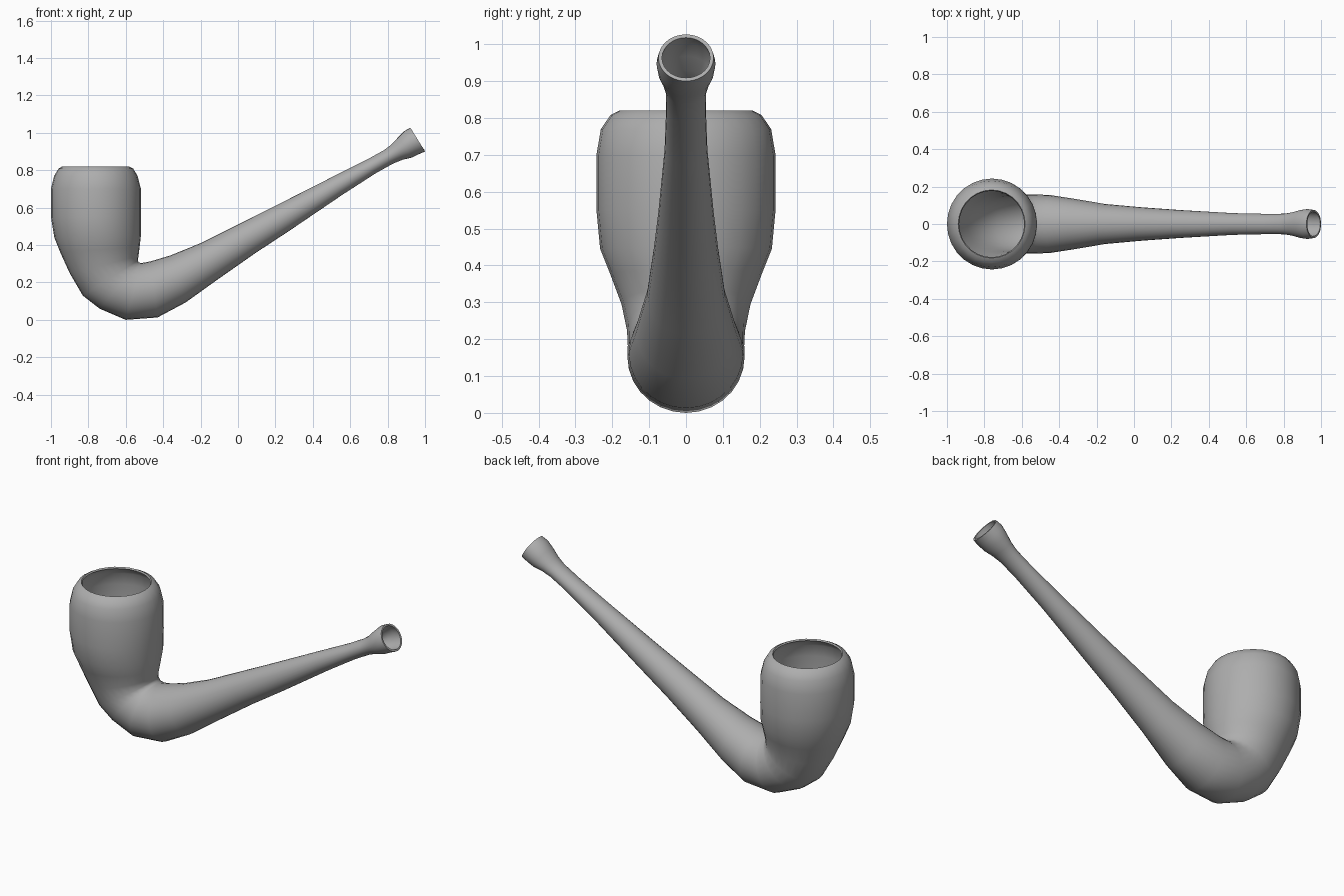
import bpy, bmesh
from math import cos, sin, tau, radians
from mathutils import Vector

SIDES = 28

# Cross-sections from bowl rim to mouthpiece:
# outer-bend point (x, z), inner-bend point (x, z), half width in y
sections = [
    (-0.940, 0.82, -0.582, 0.82, 0.182),
    (-0.960, 0.808, -0.560, 0.808, 0.205),
    (-0.983, 0.77, -0.537, 0.77, 0.231),
    (-1.000, 0.70, -0.519, 0.70, 0.243),
    (-1.000, 0.55, -0.518, 0.55, 0.243),
    (-0.982, 0.44, -0.519, 0.45, 0.233),
    (-0.950, 0.36, -0.526, 0.39, 0.205),
    (-0.900, 0.25, -0.532, 0.34, 0.175),
    (-0.830, 0.13, -0.536, 0.317, 0.160),
    (-0.740, 0.06, -0.530, 0.306, 0.158),
    (-0.600, 0.000, -0.515, 0.304, 0.159),
    (-0.430, 0.013, -0.470, 0.312, 0.155),
    (-0.280, 0.093, -0.360, 0.345, 0.135),
    (-0.110, 0.215, -0.200, 0.41, 0.107),
    (0.090, 0.355, 0.000, 0.51, 0.089),
    (0.280, 0.48, 0.200, 0.61, 0.075),
    (0.560, 0.67, 0.500, 0.762, 0.058),
    (0.740, 0.786, 0.690, 0.857, 0.054),
    (0.830, 0.836, 0.780, 0.907, 0.055),
    (0.880, 0.856, 0.820, 0.937, 0.063),
    (0.930, 0.868, 0.855, 0.975, 0.075),
    (0.965, 0.885, 0.890, 1.01, 0.080),
    (1.000, 0.90, 0.922, 1.027, 0.075),
]

# Pipe: one hollow skin, open at the bowl and the mouthpiece
bm = bmesh.new()
rings = []
for ox, oz, ix, iz, w in sections:
    outer, inner = Vector((ox, 0, oz)), Vector((ix, 0, iz))
    mid, half = (outer + inner) / 2, (inner - outer) / 2
    rings.append([bm.verts.new(mid + half * cos(tau * i / SIDES)
                               + Vector((0, w * sin(tau * i / SIDES), 0)))
                  for i in range(SIDES)])
for a, b in zip(rings, rings[1:]):
    for i in range(SIDES):
        j = (i + 1) % SIDES
        bm.faces.new((a[i], b[i], b[j], a[j]))

# Make the skin face outward (bowl side facing -x)
bm.normal_update()
left = min(bm.faces, key=lambda f: f.calc_center_median().x)
if left.normal.x > 0:
    bmesh.ops.reverse_faces(bm, faces=bm.faces[:])

mesh = bpy.data.meshes.new("smoking_pipe")
bm.to_mesh(mesh)
bm.free()
pipe = bpy.data.objects.new("smoking_pipe", mesh)
bpy.context.collection.objects.link(pipe)
bpy.context.view_layer.objects.active = pipe
pipe.select_set(True)

# Thin wall with a narrow lip at both openings
wall = pipe.modifiers.new("wall", "SOLIDIFY")
wall.thickness = 0.01
wall.offset = -1
bpy.ops.object.modifier_apply(modifier="wall")
bpy.ops.object.shade_smooth_by_angle(angle=radians(60))

# Dark grey clay
clay = bpy.data.materials.new("clay")
clay.diffuse_color = (0.42, 0.42, 0.42, 1)
mesh.materials.append(clay)
